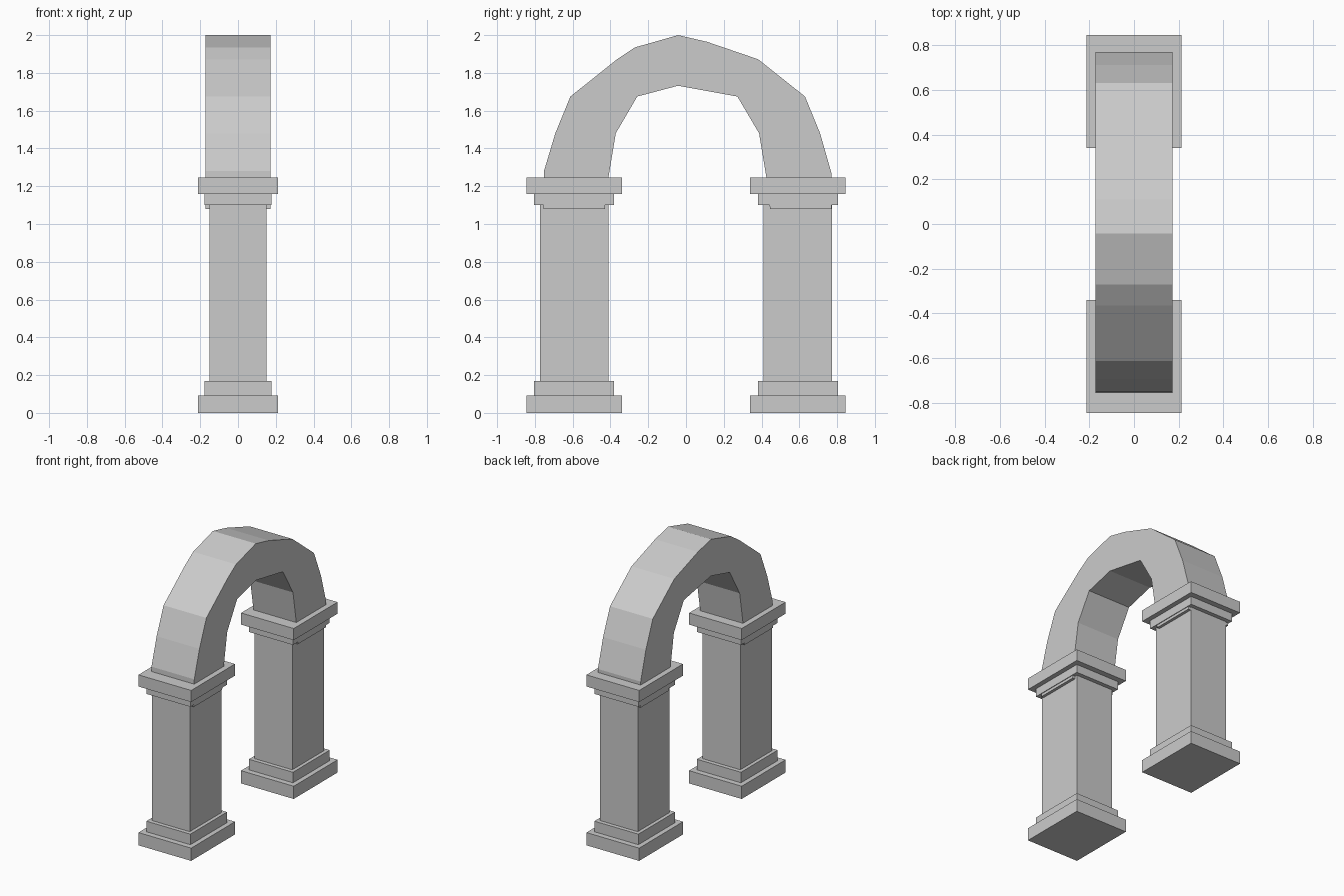
import bpy, bmesh

if "Cube" in bpy.data.objects:
    bpy.data.objects.remove(bpy.data.objects["Cube"])


def prism(name, profile, half_width):
    """Extrude a (y, z) outline symmetrically along x."""
    bm = bmesh.new()
    face = bm.faces.new([bm.verts.new((-half_width, y, z)) for y, z in profile])
    ext = bmesh.ops.extrude_face_region(bm, geom=[face], use_keep_orig=True)
    moved = [g for g in ext["geom"] if isinstance(g, bmesh.types.BMVert)]
    bmesh.ops.translate(bm, verts=moved, vec=(2 * half_width, 0, 0))
    bmesh.ops.recalc_face_normals(bm, faces=bm.faces)
    mesh = bpy.data.meshes.new(name)
    bm.to_mesh(mesh)
    bm.free()
    obj = bpy.data.objects.new(name, mesh)
    bpy.context.collection.objects.link(obj)
    return obj


def block(name, cy, half_x, half_y, z0, z1):
    y0, y1 = cy - half_y, cy + half_y
    return prism(name, [(y0, z0), (y1, z0), (y1, z1), (y0, z1)], half_x)


# Two stepped square columns: name, half width, half depth, bottom, top
tiers = [
    ("base_slab", 0.213, 0.253, 0.0, 0.093),
    ("base_step", 0.178, 0.212, 0.093, 0.17),
    ("shaft", 0.152, 0.182, 0.17, 1.10),
    ("capital_step", 0.178, 0.212, 1.10, 1.16),
    ("capital_slab", 0.213, 0.253, 1.16, 1.245),
]
for side, cy in (("front", -0.592), ("back", 0.592)):
    for name, hx, hy, z0, z1 in tiers:
        block(f"{side}_{name}", cy, hx, hy, z0, z1)

# Slightly uneven faceted arch, with feet sunk through the capitals
outer = [(-0.755, 1.08), (-0.752, 1.28), (-0.692, 1.48), (-0.612, 1.675),
         (-0.365, 1.872), (-0.27, 1.935), (-0.042, 2.0), (0.11, 1.965),
         (0.382, 1.872), (0.63, 1.675), (0.71, 1.48), (0.77, 1.27), (0.77, 1.08)]
inner = [(0.445, 1.08), (0.425, 1.25), (0.387, 1.48), (0.272, 1.675),
         (-0.042, 1.732), (-0.258, 1.675), (-0.372, 1.48), (-0.41, 1.25), (-0.43, 1.08)]
prism("arch", outer + inner, 0.173)
